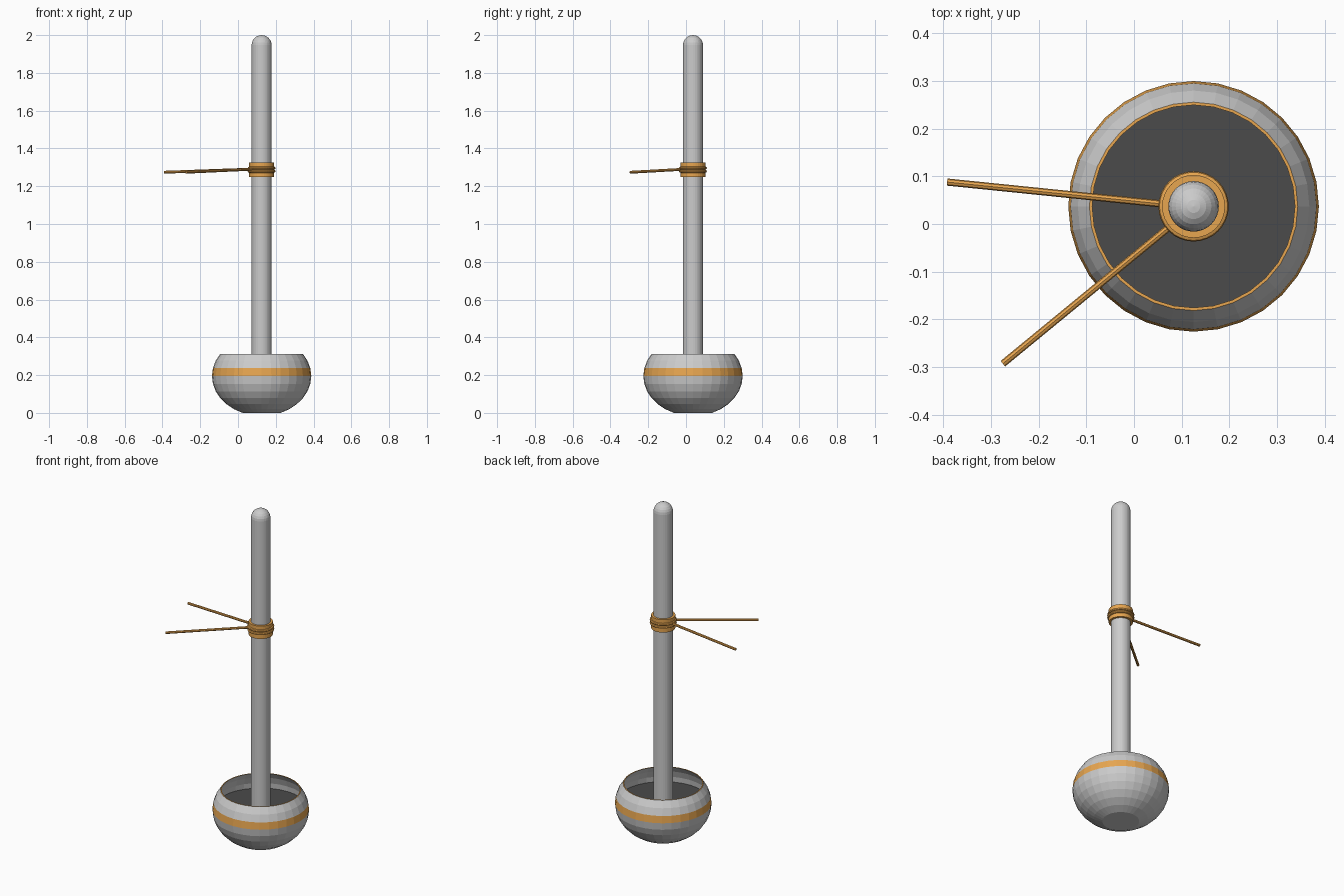
import bpy, bmesh
from math import sin, cos, pi, radians
from mathutils import Vector

if "Cube" in bpy.data.objects:
    bpy.data.objects.remove(bpy.data.objects["Cube"])

CX, CY = 0.125, 0.037   # axis of the post and base


def material(name, rgb):
    m = bpy.data.materials.new(name)
    m.diffuse_color = (*rgb, 1)
    m.use_nodes = True
    m.node_tree.nodes["Principled BSDF"].inputs["Base Color"].default_value = m.diffuse_color
    return m


grey = material("grey", (0.8, 0.8, 0.8))
orange = material("orange", (0.8, 0.38, 0.08))
dark = material("dark", (0.07, 0.07, 0.07))


def lathe(name, profile, segs=32, mats=(), orange_rows=(), closed=False):
    """Spin (radius, z) points around the shared axis."""
    bm = bmesh.new()
    rings = []
    for r, z in profile:
        n = 1 if r == 0 else segs
        rings.append([bm.verts.new((CX + r * cos(2 * pi * i / segs),
                                    CY + r * sin(2 * pi * i / segs), z)) for i in range(n)])
    pairs = list(zip(rings, rings[1:] + rings[:1]))
    for row, (a, b) in enumerate(pairs if closed else pairs[:-1]):
        for i in range(segs):
            j = (i + 1) % segs
            quad = [a[i % len(a)], a[j % len(a)], b[j % len(b)], b[i % len(b)]]
            f = bm.faces.new(list(dict.fromkeys(quad)))
            f.material_index = 1 if row in orange_rows else 0
    me = bpy.data.meshes.new(name)
    bm.to_mesh(me)
    bm.free()
    for m in mats:
        me.materials.append(m)
    ob = bpy.data.objects.new(name, me)
    bpy.context.collection.objects.link(ob)
    return ob


# Bowl: squashed sphere cut at top and bottom, with orange band and rim
R, H, ZC = 0.263, 0.2115, 0.1954
STEP = pi / 16
outer = [(R * sin(k * STEP), ZC - H * cos(k * STEP)) for k in range(2, 12)]
outer[-1] = (outer[-1][0], 0.313)
inner = [(r - 0.006, z) for r, z in reversed(outer[6:])]
inner[0] = (inner[0][0], 0.313)
bowl = [(0, 0)] + outer + inner
lathe("base_bowl", bowl, mats=(grey, orange), orange_rows=(7, 10))

# Dark filling inside the bowl
lathe("base_filling", [(0.254, 0.205), (0, 0.205)], mats=(dark,))

# Post with a rounded top
PR = 0.053
cap = [(PR * cos(radians(a)), 2.0 - PR + PR * sin(radians(a))) for a in range(0, 90, 15)]
lathe("post", [(0, 0.15), (PR, 0.15)] + cap + [(0, 2.0)])

# Collar around the post
lathe("collar", [(PR, 1.248), (0.066, 1.248), (0.066, 1.325), (PR, 1.325)],
      mats=(orange,), closed=True)

# Rope loops around the collar
for i, z in enumerate((1.296, 1.279)):
    loop = [(0.066 + 0.0078 * cos(2 * pi * k / 8), z + 0.0078 * sin(2 * pi * k / 8))
            for k in range(8)]
    lathe(f"rope_loop_{i + 1}", loop, mats=(orange,), closed=True)


# Loose rope ends
def rope(name, a, b, radius=0.0075):
    a, b = Vector(a), Vector(b)
    bpy.ops.mesh.primitive_cylinder_add(vertices=8, radius=radius, depth=(b - a).length,
                                        location=(a + b) / 2)
    ob = bpy.context.object
    ob.name = name
    ob.rotation_euler = (b - a).to_track_quat('Z', 'Y').to_euler()
    ob.data.materials.append(orange)


rope("rope_left", (0.06, 0.042, 1.29), (-0.392, 0.088, 1.274))
rope("rope_front_left", (0.072, -0.008, 1.29), (-0.275, -0.293, 1.274))
